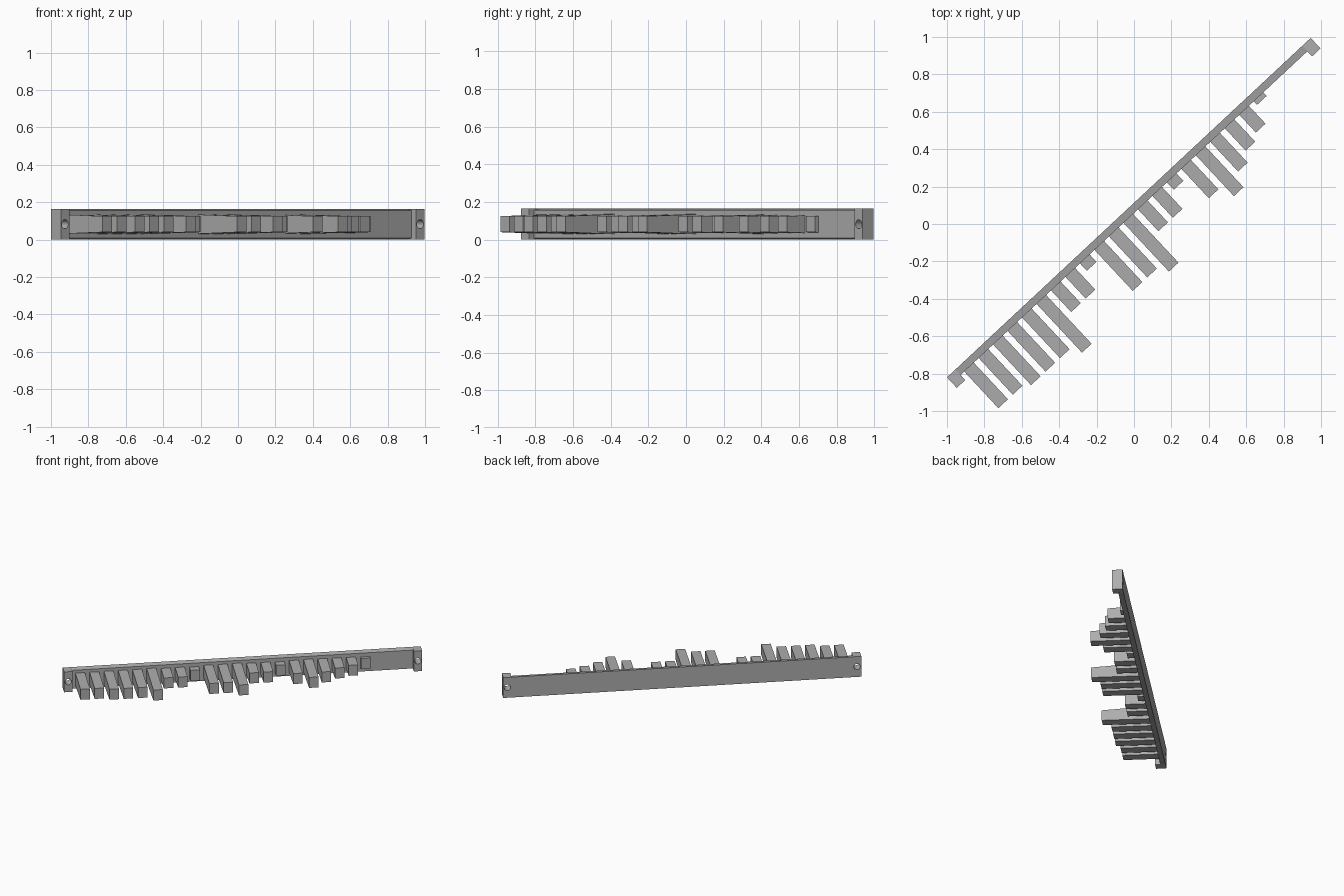
import bpy, bmesh
from math import radians
from mathutils import Matrix

if "Cube" in bpy.data.objects:
    bpy.data.objects.remove(bpy.data.objects["Cube"])

ANGLE = radians(43.02)
FRAME = Matrix.Translation((-1, -0.82, 0)) @ Matrix.Rotation(ANGLE, 4, "Z")
LENGTH, HEIGHT, THICK = 2.66, 0.165, 0.04
BLOCK_W, BLOCK_D, HOLE_R = 0.062, 0.077, 0.024
MID = HEIGHT / 2

grey = bpy.data.materials.new("plain_grey")
grey.use_nodes = True
COLOUR = (0.42, 0.42, 0.42, 1)
grey.diffuse_color = COLOUR
grey.node_tree.nodes["Principled BSDF"].inputs["Base Color"].default_value = COLOUR


def add_object(name, bm):
    bmesh.ops.recalc_face_normals(bm, faces=bm.faces)
    mesh = bpy.data.meshes.new(name)
    bm.to_mesh(mesh)
    bm.free()
    mesh.materials.append(grey)
    ob = bpy.data.objects.new(name, mesh)
    ob.matrix_world = FRAME
    bpy.context.collection.objects.link(ob)
    return ob


def drafted_box(name, x, width, near, far, near_h, far_h):
    """Box running forward from near to far, its height changing on the way."""
    bm = bmesh.new()
    bmesh.ops.create_cube(bm, size=1)
    for v in bm.verts:
        front = v.co.y < 0
        v.co.x = x + v.co.x * width
        v.co.y = -far if front else -near
        v.co.z = MID + v.co.z * (far_h if front else near_h)
    return add_object(name, bm)


# Long mounting bar, slightly lower along its front edge
drafted_box("bar", LENGTH / 2, LENGTH - 2 * BLOCK_W, 0, THICK, HEIGHT, HEIGHT - 0.016)

# End blocks with screw holes right through
for name, x in (("left_end", LENGTH - BLOCK_W / 2), ("right_end", BLOCK_W / 2)):
    block = drafted_box(name + "_block", x, BLOCK_W, 0, BLOCK_D, HEIGHT, HEIGHT)
    bm = bmesh.new()
    bmesh.ops.create_cone(bm, cap_ends=True, segments=24, radius1=HOLE_R, radius2=HOLE_R,
                          depth=0.4, matrix=Matrix.Translation((x, 0, MID))
                          @ Matrix.Rotation(radians(90), 4, "X"))
    cutter = add_object(name + "_hole_cutter", bm)
    cutter.hide_render = True
    cut = block.modifiers.new("hole", "BOOLEAN")
    cut.operation, cut.solver, cut.object = "DIFFERENCE", "EXACT", cutter
    bpy.ops.object.select_all(action="DESELECT")
    bpy.context.view_layer.objects.active = block
    block.select_set(True)
    bpy.ops.object.modifier_apply(modifier=cut.name)
    bpy.data.objects.remove(cutter)
    bpy.ops.object.shade_smooth_by_angle(angle=radians(30))

# Evenly spaced teeth of varied reach, thicker towards the root
REACH = [0.308, 0.308, 0.337, 0.337, 0.337, 0.396, 0.198, 0.198, 0.094, 0.34, 0.34,
         0.396, 0.2, 0.2, 0.094, 0.255, 0.338, 0.257, 0.203, 0.17, 0.066]
for i, reach in enumerate(REACH):
    drafted_box(f"tooth_{i + 1}", 0.1235 + 0.1059 * i, 0.07, THICK - 0.004, reach,
                0.085 + 0.06 * (reach - THICK), 0.085)
